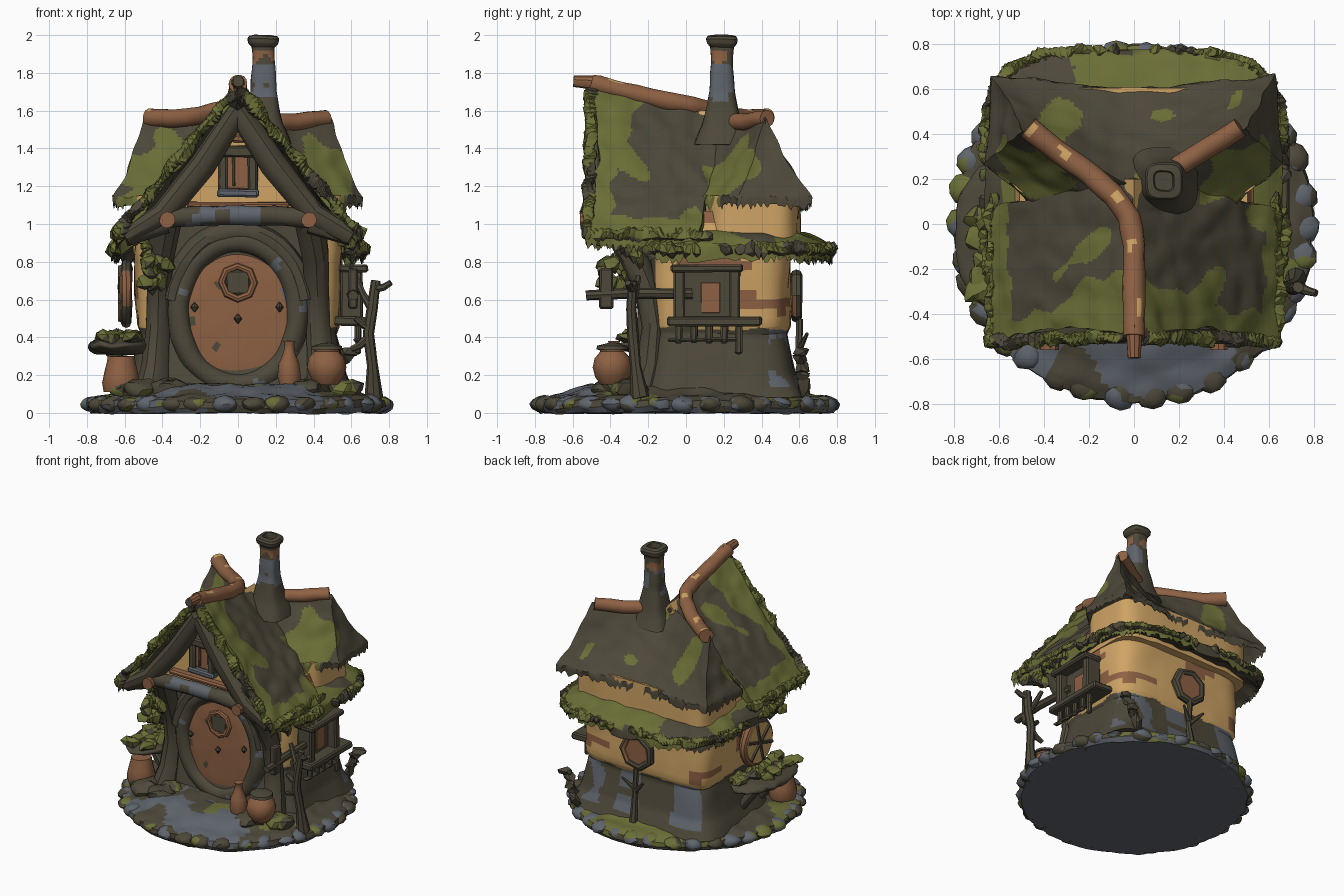
import bpy, bmesh, math, random
from mathutils import Vector, Matrix, noise

if "Cube" in bpy.data.objects:
    bpy.data.objects.remove(bpy.data.objects["Cube"])

random.seed(4)
PALETTE = [("dark_bark", (0.075, 0.065, 0.042)), ("moss_green", (0.145, 0.155, 0.037)),
           ("cream_plaster", (0.62, 0.37, 0.13)), ("russet_wood", (0.27, 0.12, 0.057)),
           ("slate_stone", (0.115, 0.13, 0.152))]
DARK, MOSS, CREAM, WOOD, SLATE = range(5)
MATS = []
for n, c in PALETTE:
    m = bpy.data.materials.new(n)
    m.diffuse_color = (*c, 1)
    m.use_nodes = True
    m.node_tree.nodes["Principled BSDF"].inputs["Base Color"].default_value = m.diffuse_color
    MATS.append(m)

def nz(p, f, seed=0.0):
    return noise.noise(Vector(p) * f + Vector((seed, seed, seed)))

def finish(name, bm, col, rough=0.0, freq=9, angle=35):
    """Roughen, colour each face (index or rule) and link the object."""
    bmesh.ops.recalc_face_normals(bm, faces=bm.faces)
    for v in bm.verts:
        v.co += noise.noise_vector(v.co * freq) * rough
    bm.normal_update()
    for f in bm.faces:
        f.material_index = col(f.calc_center_median(), f.normal) if callable(col) else col
        f.smooth = True
    for e in bm.edges:
        e.smooth = e.calc_face_angle(0) < math.radians(angle)
    me = bpy.data.meshes.new(name)
    bm.to_mesh(me)
    bm.free()
    for m in MATS:
        me.materials.append(m)
    ob = bpy.data.objects.new(name, me)
    bpy.context.collection.objects.link(ob)

def skin(bm, rings, wrap=True, cap=True, loop=False):
    """Join rows of points with quads."""
    vs = [[bm.verts.new(p) for p in r] for r in rings]
    n = len(vs[0])
    for a, b in list(zip(vs, vs[1:])) + ([(vs[-1], vs[0])] if loop else []):
        for i in range(n if wrap else n - 1):
            j = (i + 1) % n
            bm.faces.new((a[i], a[j], b[j], b[i]))
    if cap and not loop:
        bm.faces.new(vs[0])
        bm.faces.new(vs[-1])

def tube(name, pts, rad, col, sides=10, loop=False, rough=0.006):
    pts = [Vector(p) for p in pts]
    n = len(pts)
    rad = rad if isinstance(rad, (list, tuple)) else [rad] * n
    if loop:
        tans = [(pts[(i + 1) % n] - pts[i - 1]).normalized() for i in range(n)]
    else:
        tans = [(pts[min(i + 1, n - 1)] - pts[max(i - 1, 0)]).normalized() for i in range(n)]
    ref = min((Vector(a) for a in ((1, 0, 0), (0, 1, 0), (0, 0, 1))), key=lambda a: max(abs(a.dot(t)) for t in tans))
    rings = []
    for p, t, r in zip(pts, tans, rad):
        a = t.cross(ref).normalized()
        b = t.cross(a)
        rings.append([p + r * (a * math.cos(k * math.tau / sides) + b * math.sin(k * math.tau / sides)) for k in range(sides)])
    bm = bmesh.new()
    skin(bm, rings, loop=loop)
    finish(name, bm, col, rough)

def sheet(name, f, nu, nv, t, col, rough=0.018, ragged=0.03):
    """Thick roof sheet from f(u, v), with a ragged lower edge at v = 1."""
    bm = bmesh.new()
    rows = [[Vector(f(i / nu, j / nv)) + Vector((0, 0, random.uniform(-ragged, ragged * .4) if j == nv else 0))
             for i in range(nu + 1)] for j in range(nv + 1)]
    skin(bm, rows, wrap=False, cap=False)
    g = bmesh.ops.extrude_face_region(bm, geom=bm.faces[:], use_keep_orig=True)
    for v in g["geom"]:
        if isinstance(v, bmesh.types.BMVert):
            v.co.z -= t
    bmesh.ops.remove_doubles(bm, verts=bm.verts, dist=0.0005)
    finish(name, bm, col, rough)

def box(name, lo, hi, col, rough=0.006, bevel=0.01):
    bm = bmesh.new()
    lo, hi = Vector(lo), Vector(hi)
    bmesh.ops.create_cube(bm, size=1, matrix=Matrix.Translation((lo + hi) / 2) @ Matrix.Diagonal((*(hi - lo), 1)))
    bmesh.ops.bevel(bm, geom=bm.edges[:], offset=bevel, segments=1, affect='EDGES')
    finish(name, bm, col, rough)

def sq(a, rx, ry, e=0.4):
    c, s = math.cos(a), math.sin(a)
    return rx * math.copysign(abs(c) ** e, c), ry * math.copysign(abs(s) ** e, s)

def lathe(name, loc, prof, col, sides=16, rough=0.004, e=1, steps=1):
    """Turned part; e < 1 squares the outline, steps subdivides the profile."""
    prof = [tuple(p + (q - p) * k / steps for p, q in zip(a, b)) for a, b in zip(prof, prof[1:]) for k in range(steps)] + [prof[-1]]
    bm = bmesh.new()
    skin(bm, [[Vector((*sq(k * math.tau / sides, r, r, e), z)) + Vector(loc) for k in range(sides)] for r, z in prof])
    finish(name, bm, col, rough)

def clumps(name, spots, col, sub=1, rough=0.025):
    """Many small lumps, each (centre, radii)."""
    bm = bmesh.new()
    for c, s in spots:
        bmesh.ops.create_icosphere(bm, subdivisions=sub, radius=1, matrix=Matrix.Translation(c) @ Matrix.Diagonal((*s, 1)))
    finish(name, bm, col, rough, 14)

def lerp(a, b, t):
    return Vector(a).lerp(Vector(b), t)

# ground slab and rim stones
def ground_col(c, n):
    if n.z < -.5:
        return DARK if nz(c, 6) > .45 else SLATE
    if c.y < -.4 and nz(c, 4.5) > (-.05 if abs(c.x) < .45 else .15):
        return SLATE
    return MOSS if nz(c, 4.5, 7) > (.25 if c.y < .5 else -.1) else DARK
lathe("ground_slab", (0, 0, 0), [(.78, 0), (.80, .03), (.795, .065), (.74, .085), (.66, .1), (.58, .135), (.5, .15), (.2, .15)],
      ground_col, 120, .016, 1, 4)
rim = []
for i in range(34):
    a = i * math.tau / 34 + random.uniform(-.03, .03)
    r = .745 + random.uniform(-.012, .012)
    rim.append((Vector((r * 1.02 * math.cos(a), r * math.sin(a), .045)), (.075, .075, random.uniform(.04, .05))))
clumps("rim_stones", rim, lambda c, n: MOSS if nz(c, 5, 3) > .25 else DARK if nz(c, 6) > .08 else SLATE, 2, .012)
clumps("loose_earth", [(Vector((s * random.uniform(.33, .6), random.uniform(-.42, -.18), .12)), (.09, .09, .06))
       for s in (-1, 1) for k in range(9)], lambda c, n: MOSS if nz(c, 6, 2) > .3 else DARK, 2, .03)

# house body: flared dark foot, plaster above
def body_col(c, n):
    if c.y < -.16:
        return DARK
    if c.z < .44 + .04 * nz(c, 6):
        return SLATE if c.y > .44 and c.z > .14 and nz(c, 3.5, 5) > .06 else DARK
    return WOOD if nz((c.x, c.y, c.z * 2.5), 3, 9) > .33 else CREAM
SECT = [(.08, .62, -.25, .64), (.2, .57, -.23, .58), (.42, .52, -.19, .535), (.46, .535, -.19, .55), (.85, .55, -.2, .55),
        (1.1, .5, -.2, .56)]
rings = []
for a, b in zip(SECT, SECT[1:]):
    for k in range(8):
        z, hx, y0, y1 = [p + (q - p) * k / 8 for p, q in zip(a, b)]
        rings.append([(x, y + (y0 + y1) / 2, z) for x, y in (sq(i * math.tau / 160, hx, (y1 - y0) / 2, .35) for i in range(160))])
bm = bmesh.new()
skin(bm, rings)
finish("house_body", bm, body_col, .012, 5)

# plaster band between the two rear roofs
bm = bmesh.new()
skin(bm, [[(x, y + .35, z) for x, y in (sq(i * math.tau / 64, .56, .255, .4) for i in range(64))] for z in (.85, 1.0, 1.15)])
finish("plaster_band", bm, CREAM, .01)

# front gable wall
bm = bmesh.new()
skin(bm, [[(-.46, y, 1.0), (.46, y, 1.0), (0, y, 1.6)] for y in (-.4, .2)])
finish("gable_wall", bm, lambda c, n: DARK if n.z < -.5 else CREAM)

# main gable roof, moss along verge and eaves
def roof_col(c, n):
    if n.z < -.4:
        return DARK
    front = -.39 + .1 * nz(c, 6) + .14 * min(1, max(0, (c.z - 1.3) / .2))
    return MOSS if c.y < front or c.z < 1.05 + .06 * nz(c, 7) or nz(c, 4.2, 11) > .42 else DARK
for s in (-1, 1):
    def slope(t, u):
        y = -.5 - .03 * u + .05 * math.sin(u * math.pi) * (1 - t) + t * (.7 - .1 * u)
        zr = 1.75 - .18 * t
        return s * .64 * u, y, zr - (zr - .96) * u ** 1.04
    sheet("main_roof", slope, 60, 60, .075, roof_col)

# rear cross wing: front slope, hip end and back slope on each side
def wing_col(c, n):
    blob = (Vector((abs(c.x), c.y, c.z)) - Vector((.5, .17, 1.32))).length < .2 + .08 * nz(c, 8)
    return MOSS if n.z > -.3 and (blob or nz(c, 4.2, 4) > .3) else DARK
for s in (-1, 1):
    ri, ro = (0, .16, 1.56), (s * .49, .42, 1.57)
    ef, er = (s * .66, .27, 1.14), (s * .63, .66, 1.14)
    quads = [(ri, ro, (s * .3, -.05, 1.14), ef), (ro, ro, ef, er), (ri, ro, (0, .6, 1.13), er)]
    for part, (a, b, c, d) in zip(("wing_front", "wing_hip", "wing_back"), quads):
        def patch(u, v):
            p = lerp(lerp(a, b, u), lerp(c, d, u), v)
            p.z -= .035 * math.sin(math.pi * v) + .02 * math.sin(math.pi * u) * (1 - v)
            return p
        sheet(part, patch, 36, 36, .04, wing_col, .014, .03)

# lower skirt roof wrapping sides and back
def skirt(u, v):
    a = math.radians(-22 + 224 * u)
    x, y = sq(a, .5 + .165 * v, .36 + .25 * v, .52)
    return x, y + .16, .975 - .04 * v - .05 * v * v
sheet("skirt_roof", skirt, 170, 14, .07, lambda c, n: DARK if n.z < -.3 else
      MOSS if nz(c, 4, 21) > -.06 else DARK, .018, .03)

# leafy tufts on verge, eaves and skirt
tufts = []
for s in (-1, 1):
    for k in range(44):
        u = k / 43
        tufts.append((Vector((s * .645 * u, -.5 - .02 * u, 1.73 - .785 * u)), (.028, .035, .04)))
    for k in range(20):
        tufts.append((Vector((s * .635, -.5 + k * .032, .94)), (.028, .04, .035)))
for k in range(90):
    x, y, z = skirt(k / 89, 1)
    tufts.append((Vector((x, y, z - .02)), (.033, .033, random.uniform(.025, .042))))
clumps("moss_tufts", tufts, lambda c, n: MOSS if nz(c, 5, 31) > -.25 and n.z > -.5 else DARK, 1, .03)
ivy = [(Vector((-.44, -.38, .75)) + Vector([random.uniform(-.07, .07) for _ in range(3)]), (.04, .04, .05)) for k in range(14)]
ivy += [(Vector((-.53 + .012 * k, -.33, .97 - .03 * k)), (.035, .04, .03)) for k in range(7)]
ivy += [(Vector((.6, -.36 + .03 * k, .9 - .02 * k)), (.03, .03, .05)) for k in range(5)]
clumps("hanging_ivy", ivy, lambda c, n: DARK if nz(c, 9) > .2 or n.z < -.4 else MOSS, 1, .03)

# ridge logs
ridge_col = lambda c, n: CREAM if n.z > .75 and nz(c, 7, 2) > .25 else WOOD
def dense(p, k=5):
    return [lerp(a, b, i / k) for a, b in zip(p, p[1:]) for i in range(k)] + [Vector(p[-1])]
tube("ridge_log", dense([(0, -.5, 1.745), (0, -.3, 1.695), (0, -.1, 1.65), (-.02, .03, 1.625), (-.09, .13, 1.6),
     (-.2, .22, 1.575), (-.35, .33, 1.555), (-.47, .43, 1.565)]), .05, ridge_col, 14)
tube("ridge_tip", [(0, -.595, 1.755), (0, -.45, 1.745)], [.03, .04], lambda c, n: DARK if c.y < -.58 else WOOD)
tube("ridge_log_right", dense([(.17, .24, 1.54), (.3, .32, 1.54), (.47, .43, 1.56)]), .045, ridge_col, 14)

# chimney
def chim_col(c, n):
    if c.z > 1.92:
        return DARK
    if c.z > 1.84:
        return WOOD if nz(c, 9, 4) > -.2 else DARK
    return SLATE if c.z > 1.66 and nz(c, 8) > -.05 else DARK
lathe("chimney", (.135, .19, 0), [(.15, 1.42), (.105, 1.53), (.085, 1.62), (.068, 1.7), (.064, 1.77), (.06, 1.83), (.058, 1.88),
      (.062, 1.935), (.08, 1.955), (.084, 1.98), (.075, 1.995), (.045, 2.0), (.04, 1.96)], chim_col, 24, .006, .6, 3)

# front timber: verge beams, tie beam, curved posts, log ends
for s in (-1, 1):
    tube("verge_beam", [(0, -.465, 1.6), (s * .19, -.465, 1.31), (s * .4, -.47, 1.05), (s * .6, -.48, .93)], [.06, .07, .065, .05], DARK)
    tube("front_post", [(s * .46, -.24, .08), (s * .44, -.19, .25), (s * .425, -.17, .45), (s * .42, -.2, .65),
         (s * .41, -.28, .83), (s * .38, -.38, 1.02)], [.1, .075, .065, .065, .075, .085], DARK)
    tube("log_end", [(s * .375, -.56, 1.02), (s * .375, -.3, 1.02)], .042, WOOD)
    tube("outer_tie", [(s * .38, -.46, 1.0), (s * .6, -.46, .93)], .05, DARK)
tube("tie_beam", dense([(-.4, -.48, 1.03), (-.2, -.48, 1.045), (.2, -.48, 1.045), (.4, -.48, 1.03)]), .052,
     lambda c, n: SLATE if nz(c, 7, 1) > .12 else DARK, 14)
box("gable_sill_board", (-.27, -.45, 1.085), (.27, -.38, 1.115), WOOD)

# gable window
box("gable_window_pane", (-.07, -.425, 1.18), (.07, -.39, 1.4), WOOD)
box("gable_window_peg", (-.035, -.43, 1.43), (.035, -.39, 1.47), WOOD)
box("gable_window_bar", (-.03, -.435, 1.2), (-.015, -.4, 1.36), DARK, .003, .003)
for s in (-1, 1):
    box("gable_window_jamb", (s * .08 - .025, -.45, 1.16), (s * .08 + .025, -.39, 1.38), DARK)
box("gable_window_head", (-.11, -.46, 1.355), (.11, -.39, 1.415), DARK)
box("gable_window_sill", (-.11, -.46, 1.145), (.11, -.39, 1.185), SLATE)

# round door, ring, porthole and knob
def ellipse(cx, cz, rx, rz, y, n=40):
    return [(cx + rx * math.cos(i * math.tau / n), y, cz + rz * math.sin(i * math.tau / n)) for i in range(n)]
bm = bmesh.new()
skin(bm, [ellipse(0, .51, r * .285, r * .33, y, 72) for r, y in ((1, -.15), (1, -.215), (.9, -.218), (.8, -.222), (.7, -.223),
          (.55, -.224), (.4, -.225), (.1, -.226))])
finish("round_door", bm, lambda c, n: DARK if c.x < -.1 and nz(c, 7, 3) > .25 else SLATE if c.x > .22 and nz(c, 8) > .2 else WOOD, .003)
tube("door_ring", ellipse(0, .53, .315, .38, -.2, 72), .058, lambda c, n: SLATE if nz(c, 7, 8) > .4 else DARK, 14, True)
tube("door_arch", ellipse(0, .53, .36, .43, -.2)[1:20], .06, DARK)
tube("door_porthole", ellipse(0, .69, .085, .085, -.225, 8), .02, lambda c, n: DARK if n.y > -.3 else WOOD, 8, True)
box("porthole_pane", (-.065, -.235, .625), (.065, -.215, .755), DARK)
for x, z in ((0, .5), (-.23, .56), (.22, .56)):
    lathe("door_stud", (x, -.24, z), [(.004, -.025), (.022, 0), (.004, .025)], DARK, 8)
box("door_step", (-.28, -.36, .09), (.28, -.2, .15), lambda c, n: SLATE if n.z > .5 else DARK, .015)

# left and back round windows
def wheel(name, c, r, axis, pane, sides):
    pt = lambda a, q: Vector(c) + (Vector((0, q * math.cos(a), q * math.sin(a))) if axis == 'x' else
                                   Vector((q * math.cos(a), 0, q * math.sin(a))))
    tube(name + "_frame", [pt(i * math.tau / sides, r) for i in range(sides)], .03,
         lambda c, n: WOOD if nz(c, 9, 6) > 0 else DARK, 8, True)
    d = Vector((.035, 0, 0)) if axis == 'x' else Vector((0, .03, 0))
    tube(name + "_pane", dense([Vector(c) - d, Vector(c) + d * .5], 3), r, pane, 24)
    for i in range(3):
        tube(name + "_bar", [pt(i * math.pi / 3 + .3, r) - d * (axis == 'x'), pt(i * math.pi / 3 + .3, -r) - d * (axis == 'x')], .012, DARK, 6)
wheel("left_window", (-.59, 0, .63), .15, 'x', CREAM, 16)
wheel("back_window", (0, .585, .62), .115, 'y', WOOD, 7)
tube("back_shrub", [(0, .63, .1), (.01, .6, .3), (0, .6, .5)], [.03, .02, .02], DARK, 7)
for x in (-.09, .09):
    tube("back_shrub_twig", [(0, .6, .33), (x, .64, .42)], [.02, .008], DARK, 6)
clumps("corner_shrub", [(Vector((.5 + .02 * k, .62, .14 + .045 * k)), (.035, .04, .04)) for k in range(5)], DARK, 1, .04)

# mossy ledge on the left, with pot beneath
clumps("left_ledge", [(Vector((-.63, -.05, .355)), (.17, .32, .05))], DARK, 4, .015)
clumps("ledge_moss", [(Vector((-.63 + random.uniform(-.12, .1), -.05 + random.uniform(-.26, .26), .4)), (.05, .06, .035))
       for k in range(30)], lambda c, n: MOSS if n.z > -.2 and nz(c, 7) > -.3 else DARK, 1, .03)
for y in (-.1, .12):
    tube("ledge_bracket", [(-.54, y, .16), (-.68, y, .34)], .035, DARK)
POT = [(.06, 0), (.09, .04), (.105, .09), (.095, .14), (.065, .175), (.07, .19), (.05, .19)]
lathe("left_pot", (-.62, -.28, .11), [(.09, 0), (.1, .05), (.09, .1), (.075, .16), (.07, .19), (.05, .19)], WOOD)
lathe("right_pot", (.47, -.39, .15), POT, WOOD)
lathe("pot_lid", (.47, -.39, .335), [(.085, 0), (.08, .02), (.02, .035)], DARK)
lathe("tall_jar", (.27, -.38, .13), [(.045, 0), (.062, .06), (.055, .13), (.03, .19), (.025, .23), (.032, .25)], WOOD)

# right balcony and bay window
box("bay_pane", (.52, -.03, .5), (.6, .26, .76), DARK)
box("bay_glass", (.59, .08, .53), (.607, .18, .69), WOOD, .002, .002)
for y in (-.035, .255):
    box("bay_jamb", (.54, y - .03, .48), (.66, y + .03, .77), DARK)
box("bay_head", (.53, -.08, .745), (.69, .3, .785), DARK)
box("balcony_floor", (.5, -.1, .46), (.69, .4, .51), DARK)
for k in range(5):
    box("balcony_slat", (.62, -.06 + k * .08, .37 - .06 * (k == 4)), (.65, -.02 + k * .08, .47), DARK)
box("balcony_low_rail", (.61, -.1, .38), (.65, .3, .4), DARK)

# sign post rail and gnarled tree
tube("side_rail", [(.61, -.53, .62), (.61, -.3, .635), (.6, .03, .63)], .028, DARK, 8)
box("rail_cross", (.585, -.46, .55), (.635, -.385, .765), DARK)
tube("tree_trunk", [(.72, -.24, .08), (.71, -.27, .25), (.69, -.28, .42), (.71, -.29, .55), (.73, -.28, .7)],
     [.05, .03, .03, .028, .025], DARK, 8)
for a, b in (((.71, -.29, .55), (.62, -.25, .72)), ((.73, -.28, .66), (.81, -.31, .69)), ((.69, -.28, .4), (.6, -.27, .34)),
             ((.7, -.28, .45), (.62, -.3, .5))):
    tube("tree_branch", [a, lerp(a, b, .5) + Vector((0, 0, -.01)), b], [.025, .02, .016], DARK, 7)
